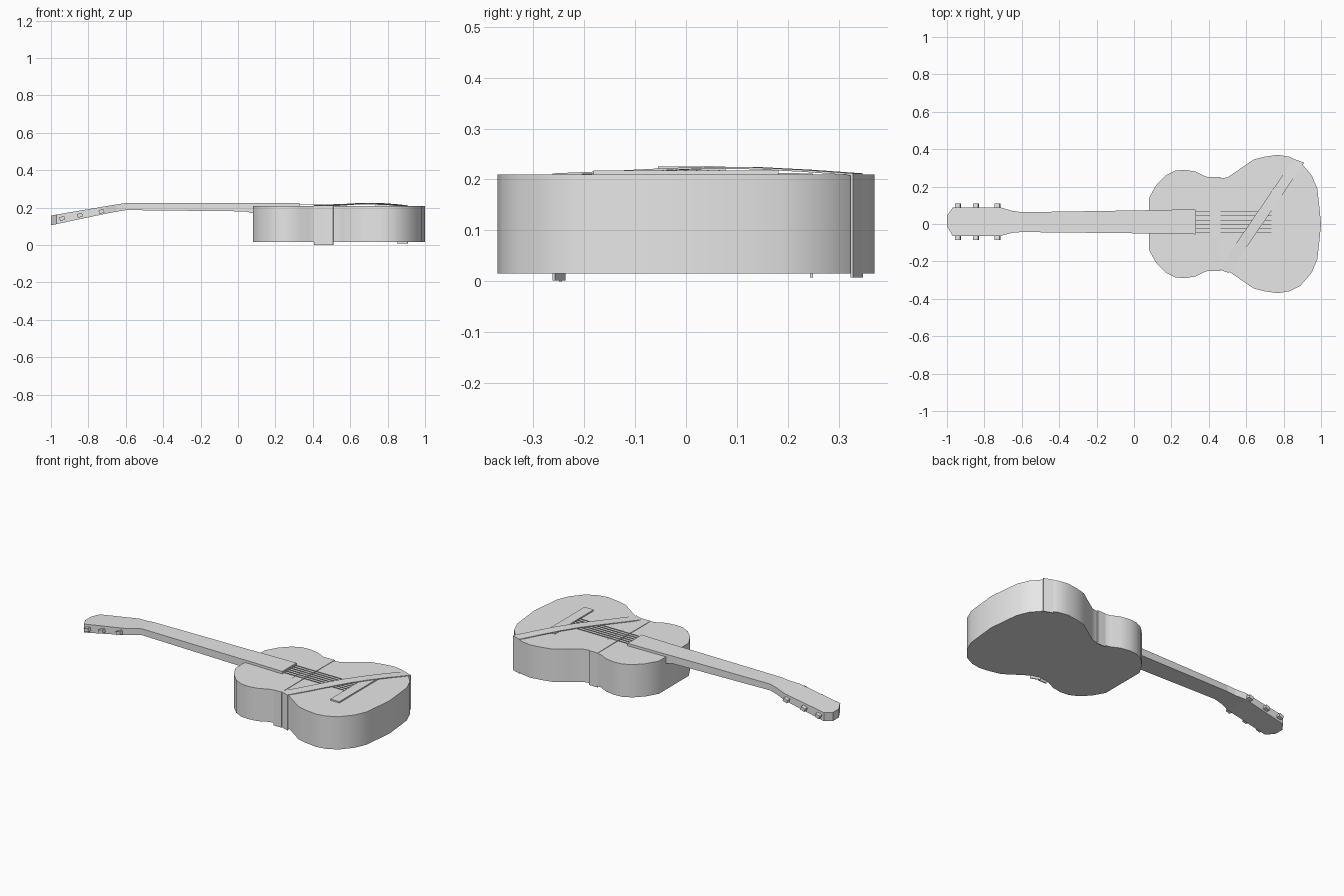
import bpy, bmesh, math
from mathutils import Vector

cube = bpy.data.objects.get("Cube")
if cube:
    bpy.data.objects.remove(cube, do_unlink=True)

grey = bpy.data.materials.new("light_grey")
grey.use_nodes = True
grey.diffuse_color = (0.8, 0.8, 0.8, 1)
grey.node_tree.nodes["Principled BSDF"].inputs["Base Color"].default_value = (0.8, 0.8, 0.8, 1)


def finish(name, bm, smooth=False):
    bmesh.ops.recalc_face_normals(bm, faces=bm.faces)
    mesh = bpy.data.meshes.new(name)
    bm.to_mesh(mesh)
    bm.free()
    mesh.materials.append(grey)
    obj = bpy.data.objects.new(name, mesh)
    bpy.context.collection.objects.link(obj)
    if smooth:
        bpy.ops.object.select_all(action='DESELECT')
        obj.select_set(True)
        bpy.context.view_layer.objects.active = obj
        bpy.ops.object.shade_smooth_by_angle(angle=math.radians(30))
    return obj


def loft(name, rings, smooth=False):
    """Skin closed rings of equal length and cap both ends."""
    bm = bmesh.new()
    loops = [[bm.verts.new(p) for p in ring] for ring in rings]
    for a, b in zip(loops, loops[1:]):
        for i in range(len(a)):
            j = (i + 1) % len(a)
            bm.faces.new((a[i], a[j], b[j], b[i]))
    bm.faces.new(loops[0])
    bm.faces.new(loops[-1])
    return finish(name, bm, smooth)


def box(name, center, size, tilt=0):
    bm = bmesh.new()
    bmesh.ops.create_cube(bm, size=1)
    for v in bm.verts:
        v.co = Vector([a * b for a, b in zip(v.co, size)])
    obj = finish(name, bm)
    obj.location = center
    obj.rotation_euler.y = tilt
    return obj


# Body: half outline mirrored across the centre line
half = [(0.08, 0.14), (0.12, 0.21), (0.17, 0.26), (0.22, 0.285), (0.27, 0.29),
        (0.33, 0.28), (0.38, 0.255), (0.45, 0.24), (0.5, 0.25), (0.56, 0.29),
        (0.64, 0.345), (0.7, 0.36), (0.77, 0.37), (0.83, 0.36), (0.89, 0.33),
        (0.95, 0.26), (0.98, 0.19), (0.99, 0.1)]
outline = half + [(1, 0)] + [(x, -y) for x, y in reversed(half)]
loft("body", [[(x, y, z) for x, y in outline] for z in (0.015, 0.21)], True)

# Neck with angled headstock: x, low y, high y, low z, high z
stations = [(-1, -0.01, 0.045, 0.106, 0.157), (-0.97, -0.063, 0.087, 0.112, 0.163),
            (-0.71, -0.063, 0.087, 0.167, 0.207), (-0.65, -0.047, 0.07, 0.178, 0.217),
            (-0.6, -0.043, 0.063, 0.187, 0.225), (0.04, -0.05, 0.073, 0.18, 0.225),
            (0.08, -0.05, 0.074, 0.17, 0.225), (0.12, -0.05, 0.075, 0.2, 0.225),
            (0.33, -0.055, 0.078, 0.2, 0.225)]
loft("neck", [[(x, a, c), (x, b, c), (x, b, d), (x, a, d)] for x, a, b, c, d in stations])

# Tuning pegs on both edges of the headstock
for i, x in enumerate((-0.94, -0.845, -0.73)):
    z = 0.185 + (x + 0.7) * 0.18
    for side, y in (("left", 0.092), ("right", -0.068)):
        box(f"tuning_peg_{side}_{i + 1}", (x, y, z), (0.028, 0.036, 0.02), -0.3)

# Strings and bridge
for i in range(6):
    box(f"string_{i + 1}", (0.53, -0.045 + i * 0.022, 0.217), (0.41, 0.003, 0.003))
box("bridge", (0.765, 0, 0.213), (0.06, 0.364, 0.01))


def strap(name, start, end, across, heights, foot_a, foot_b):
    """Thin band arched over the top and folded down both sides."""
    a, b, w = Vector(start), Vector(end), Vector(across) / 2
    n = len(heights) - 1
    path = [(a, foot_a)] + [(a.lerp(b, i / n), h) for i, h in enumerate(heights)] + [(b, foot_b)]
    t = (b - a).normalized() * 0.006
    rings = []
    for i, (p, z) in enumerate(path):
        # The inner edge steps towards the body middle at the folded ends
        shift = t if i <= 1 else -t if i >= n + 1 else Vector((0, 0))
        drop = 0 if i in (0, n + 2) else 0.004
        rings.append([(*(p - w), z), (*(p + w), z),
                      (*(p + w + shift), z - drop), (*(p - w + shift), z - drop)])
    return loft(name, rings, True)


strap("diagonal_strap", (0.48, -0.252), (0.882, 0.338), (0.056, -0.02),
      (0.212, 0.216, 0.221, 0.225, 0.224, 0.219, 0.212), 0.001, 0.007)
strap("waist_strap", (0.435, -0.25), (0.435, 0.25), (0.055, 0),
      (0.212, 0.213, 0.214, 0.213, 0.212), 0.0, 0.007)
